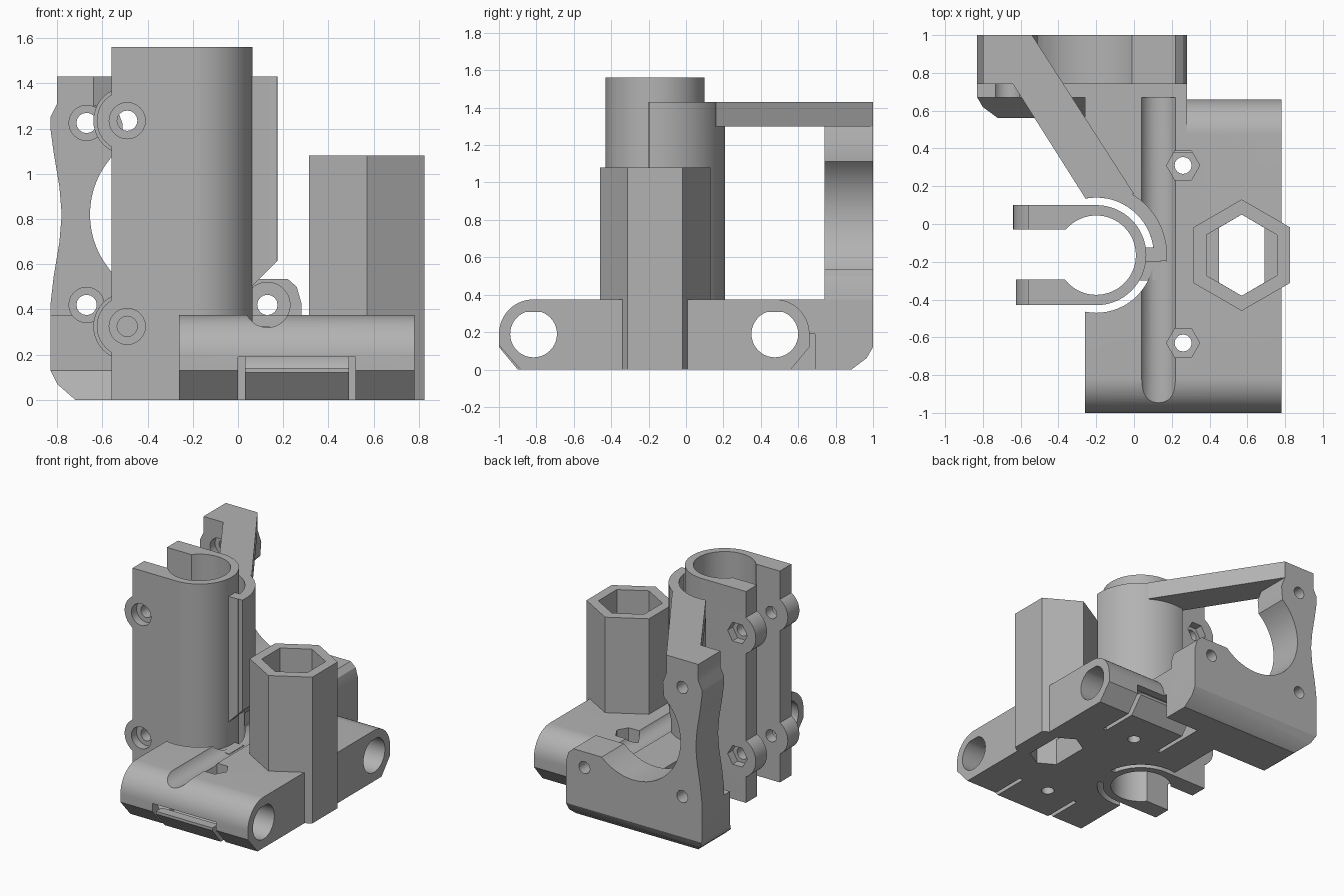
import bpy, bmesh
from math import cos, sin, radians, pi

if "Cube" in bpy.data.objects:
    bpy.data.objects.remove(bpy.data.objects["Cube"], do_unlink=True)

GREY = bpy.data.materials.new("plain grey plastic")
GREY.use_nodes = True
GREY.diffuse_color = (0.45, 0.45, 0.45, 1)
GREY.node_tree.nodes["Principled BSDF"].inputs["Base Color"].default_value = (0.45, 0.45, 0.45, 1)


def prism(name, axis, pts, lo, hi):
    """Extrude a closed profile along an axis; points use the other two axes in order."""
    def place(p, t):
        return {"x": (t, p[0], p[1]), "y": (p[0], t, p[1]), "z": (p[0], p[1], t)}[axis]
    bm = bmesh.new()
    low = [bm.verts.new(place(p, lo)) for p in pts]
    high = [bm.verts.new(place(p, hi)) for p in pts]
    bm.faces.new(low)
    bm.faces.new(high)
    n = len(pts)
    for i in range(n):
        j = (i + 1) % n
        bm.faces.new((low[i], low[j], high[j], high[i]))
    bmesh.ops.recalc_face_normals(bm, faces=bm.faces)
    mesh = bpy.data.meshes.new(name)
    bm.to_mesh(mesh)
    bm.free()
    mesh.materials.append(GREY)
    ob = bpy.data.objects.new(name, mesh)
    bpy.context.collection.objects.link(ob)
    return ob


def arc(cx, cy, r, a0, a1, n=24):
    return [(cx + r * cos(radians(a0 + (a1 - a0) * i / n)),
             cy + r * sin(radians(a0 + (a1 - a0) * i / n))) for i in range(n + 1)]


def ring(cx, cy, r, n=40, turn=0):
    return [(cx + r * cos(2 * pi * i / n + turn), cy + r * sin(2 * pi * i / n + turn)) for i in range(n)]


def rect(a0, a1, b0, b1):
    return [(a0, b0), (a1, b0), (a1, b1), (a0, b1)]


def cutter(axis, pts, lo, hi):
    ob = prism("cutter", axis, pts, lo, hi)
    ob.hide_render = True
    return ob


def combine(ob, others, op="DIFFERENCE"):
    for o in others:
        m = ob.modifiers.new("bool", "BOOLEAN")
        m.operation, m.object, m.solver = op, o, "EXACT"
    bpy.context.view_layer.update()
    dg = bpy.context.evaluated_depsgraph_get()
    mesh = bpy.data.meshes.new_from_object(ob.evaluated_get(dg))
    ob.modifiers.clear()
    ob.data = mesh


def join(ob, *others):
    combine(ob, others, "UNION")
    for o in others:
        bpy.data.objects.remove(o, do_unlink=True)


TOP = 0.375                      # height of the rod carriage
ROD_F, ROD_B, ROD_Z = -0.815, 0.475, 0.19
TX, TY = -0.2, -0.165            # bearing tube axis
HX, HY = 0.57, -0.165            # hex tower axis

# carriage with two rounded rod ends
side = ([(-0.885, 0), (ROD_F - 0.185, 0.13)] + arc(ROD_F, ROD_Z, 0.185, 180, 90, 14)
        + arc(ROD_B, ROD_Z, 0.185, 90, 0, 14) + [(0.66, 0.12), (0.56, 0)])
carriage = prism("carriage", "x", side, -0.26, 0.78)
join(carriage, prism("bridge", "x", rect(0.4, 0.76, 0, TOP), -0.26, 0.28))

# motor mount: foot, face plate and diagonal brace
foot = [(0.56, 0), (0.67, 0.13), (0.67, TOP), (1, TOP), (1, 0.12), (0.965, 0.06), (0.885, 0)]
motor_foot = prism("motor_foot", "x", foot, -0.83, 0.28)
plate = [(-0.83, 0), (-0.83, 0.42), (-0.815, 0.55), (-0.79, 0.7), (-0.78, 0.82), (-0.79, 0.94),
         (-0.815, 1.09), (-0.83, 1.2), (-0.83, 1.25), (-0.8, 1.31), (-0.8, 1.43), (-0.54, 1.43),
         (-0.54, 1.3), (-0.51, 1.22), (-0.52, 1.1), (-0.4, 0.82), (-0.4, 0.535), (0.22, 0.535),
         (0.26, 0.5), (0.28, 0.43), (0.28, 0)]
motor_plate = prism("motor_plate", "y", plate, 0.74, 1)
brace = [(-0.8, 0.74), (-0.8, 1), (-0.54, 1), (0, 0.16), (-0.1, 0.14), (-0.26, 0.14), (-0.64, 0.74)]
motor_brace = prism("motor_brace", "z", brace, 1.3, 1.43)

# curved wall beside the bearing tube
wall = arc(TX, TY, 0.375, -5, 101) + arc(TX, TY, 0.305, 101, -5)
tube_wall = prism("tube_wall", "z", wall, 0.2, 1.43)
join(tube_wall, prism("web", "z", rect(0.03, 0.14, -0.2, -0.125), 0.2, 1.43))

# bearing tube with clamp ears and bosses
tube = prism("bearing_clamp", "z", ring(TX, TY, 0.265, 64), 0, 1.56)
for y0, y1, r in ((-0.03, 0.1, 0.15), (-0.43, -0.295, 0.135)):
    join(tube, prism("ear", "z", rect(-0.56, TX, y0, y1), 0, 1.56),
         *[prism("boss", "y", ring(-0.49, z, r), y0, y1) for z in (0.325, 1.235)])
combine(tube, [cutter("z", ring(TX, TY, 0.21, 64), -0.1, 1.7),
               cutter("z", rect(-0.7, TX, -0.295, -0.03), -0.1, 1.7)])
for z in (0.325, 1.235):
    combine(tube, [cutter("y", ring(-0.49, z, 0.045, 16), -0.6, 0.3),
                   cutter("y", ring(-0.49, z, 0.08, 24), -0.6, -0.37),
                   cutter("y", ring(-0.49, z, 0.08, 6), 0.04, 0.3)])

# hex tower for the lead screw nut
tower = prism("hex_tower", "z", ring(HX, HY, 0.295, 6, pi / 2), 0, 1.08)
bore = cutter("z", ring(HX, HY, 0.215, 6, pi / 2), 0.2, 1.3)
low_bore = [(HX - 0.12, HY - 0.145), (HX, HY - 0.215), (HX + 0.12, HY - 0.145),
            (HX + 0.12, HY + 0.145), (HX, HY + 0.215), (HX - 0.12, HY + 0.145)]
bores = [bore, cutter("z", low_bore, -0.1, 0.25)]
combine(tower, bores)
combine(carriage, bores)

# rod holes with flattened tops, and clearance around the tube
for y in (ROD_F, ROD_B):
    hole = [(a, min(b, 0.31)) for a, b in arc(y, ROD_Z, 0.125, 70, -250, 36)]
    rod = cutter("x", hole, -1, 1)
    combine(carriage, [rod])
    combine(motor_foot, [rod])
relief = cutter("z", ring(TX, TY, 0.305, 64), -0.1, 0.5)
combine(carriage, [relief])
carriage_link = prism("tube_link", "z", rect(0.02, 0.14, -0.3, -0.13), 0, TOP - 0.05)

# flexible rod clips, each freed by slits in the underside
for name, y, s in (("front_clip", ROD_F, -1), ("rear_clip", ROD_B, 1)):
    a, b = sorted((y, y + s * 0.215))
    gaps = [cutter("x", rect(a, b, -0.1, 0.19), 0, 0.52)]
    a, b = sorted((y + s * 0.03, y - s * 0.19))
    gaps += [cutter("x", rect(a, b, -0.1, 0.19), x, x + 0.03) for x in (0, 0.49)]
    combine(carriage, gaps)
    combine(motor_foot, gaps[:1])
    inner = arc(0, ROD_Z, 0.125, -24, -90, 10)
    clip = [(0, 0), (0.085, 0), (0.185, 0.12), (0.185, 0.14)] + inner
    prism(name, "x", [(y + s * p, q) for p, q in clip], 0.03, 0.49)

# screw access groove, nut traps and motor screw holes
groove = cutter("y", ring(0.13, 0.42, 0.1), -1.2, 0.77)
combine(carriage, [groove])
combine(motor_plate, [groove])
combine(tube_wall, [cutter("y", [(0.03, 0.1), (0.03, 0.47), (0.25, 0.69), (0.25, 0.1)], -0.5, 0.4)])
for y in (-0.63, 0.31):
    combine(carriage, [cutter("z", ring(0.26, y, 0.088, 6), 0.27, 0.6),
                       cutter("z", ring(0.26, y, 0.045, 16), -0.1, 0.6)])
holes = [cutter("y", ring(x, z, 0.045, 16), 0.5, 1.2)
         for x, z in ((-0.67, 0.42), (-0.67, 1.225), (0.13, 0.42))]
pockets = [cutter("y", ring(-0.67, z, 0.078, 24), 0.5, 0.8) for z in (0.42, 1.225)]
opening = cutter("y", ring(-0.27, 0.82, 0.385, 64), 0.5, 1.2)
left_edge = cutter("y", [(-0.9, -0.1), (-0.9, 0.17), (-0.83, 0.13), (-0.8, 0.07), (-0.72, 0), (-0.72, -0.1)], 0.4, 1.2)
rear_edge = cutter("x", [(0.885, -0.1), (0.885, 0), (0.965, 0.06), (1, 0.12), (1.1, 0.2), (1.1, -0.1)], -1, 1)
combine(motor_plate, holes + pockets + [opening, left_edge, rear_edge])
combine(motor_foot, holes + pockets + [left_edge])

# drop cutters, then shade
for ob in list(bpy.data.objects):
    if ob.name.startswith("cutter"):
        bpy.data.objects.remove(ob, do_unlink=True)
bpy.ops.object.select_all(action="DESELECT")
for ob in bpy.context.collection.objects:
    if ob.type == "MESH":
        ob.select_set(True)
        bpy.context.view_layer.objects.active = ob
bpy.ops.object.shade_smooth_by_angle(angle=radians(30))
